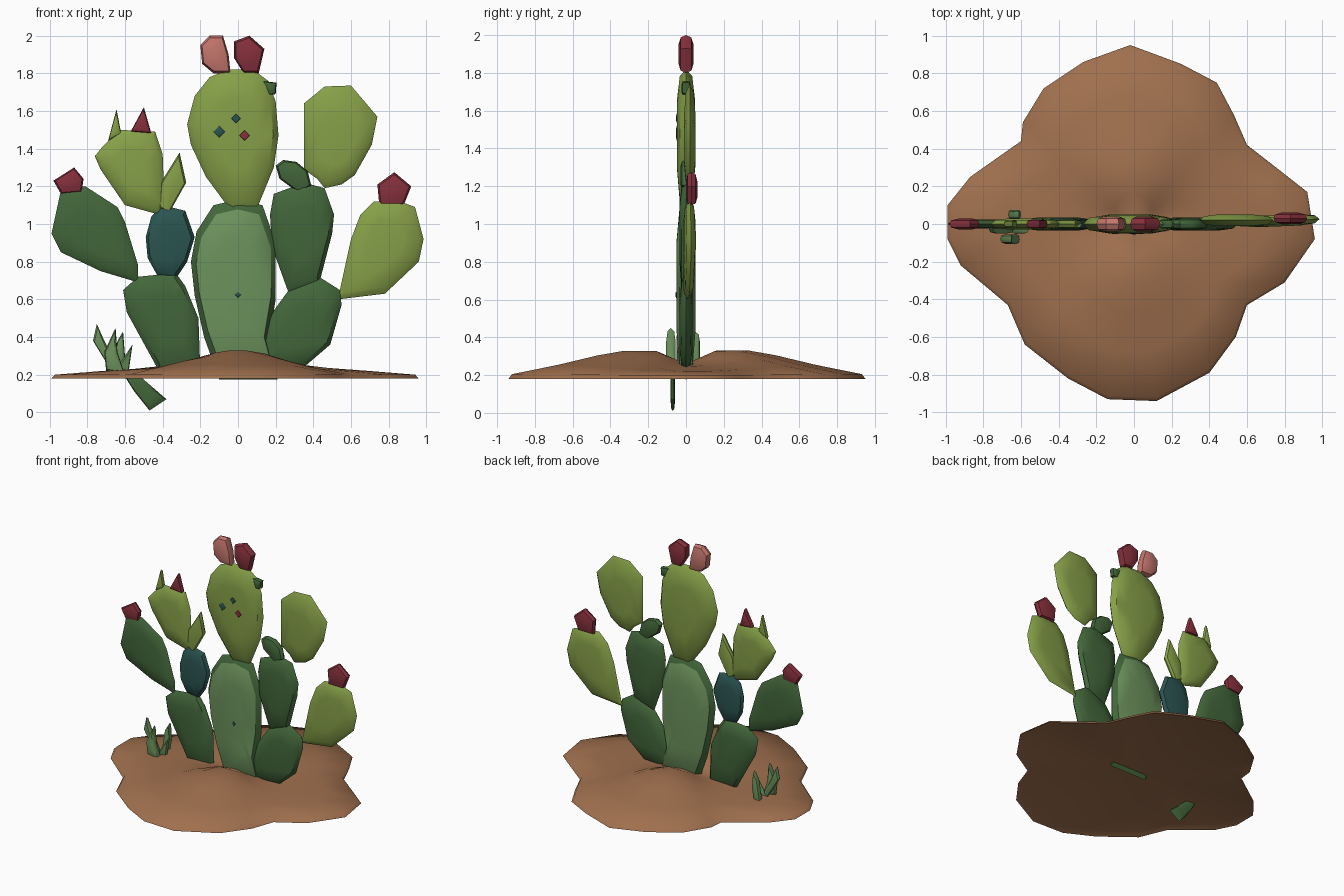
import bpy, bmesh, math
from mathutils import Vector


def mat(name, r, g, b):
    m = bpy.data.materials.new(name)
    lin = lambda c: ((c / 255 + 0.055) / 1.055) ** 2.4
    m.diffuse_color = (lin(r), lin(g), lin(b), 1)
    return m


DARK = mat("dark green", 66, 102, 58)
MID = mat("soft green", 108, 146, 92)
LIGHT = mat("light green", 134, 160, 72)
TEAL = mat("teal green", 42, 84, 80)
RED = mat("deep red", 134, 48, 60)
PINK = mat("salmon pink", 196, 118, 108)
BROWN = mat("earth brown", 160, 112, 78)


def finish(name, bm, mats, angle=40):
    bmesh.ops.recalc_face_normals(bm, faces=bm.faces)
    me = bpy.data.meshes.new(name)
    bm.to_mesh(me)
    bm.free()
    for m in mats:
        me.materials.append(m)
    me.shade_smooth()
    me.set_sharp_from_angle(angle=math.radians(angle))
    ob = bpy.data.objects.new(name, me)
    bpy.context.collection.objects.link(ob)
    return ob


def pad(name, outline, material, t=0.03, y=0.0, rim=None, lean=0.0):
    """Lens-shaped pad: outline in x-z, domed towards front and back."""
    bm = bmesh.new()
    n = len(outline)
    cx = sum(p[0] for p in outline) / n
    cz = sum(p[1] for p in outline) / n

    def ring(s, dy):
        return [bm.verts.new((cx + (px - cx) * s, y + dy + lean * (px - cx) * s,
                              cz + (pz - cz) * s)) for px, pz in outline]
    edge = ring(1, 0)
    for side in (-1, 1):
        prev = edge
        for k, (s, d) in enumerate(((0.88, 0.7), (0.5, 1.0))):
            cur = ring(s, side * d * t)
            for i in range(n):
                j = (i + 1) % n
                f = bm.faces.new((prev[i], prev[j], cur[j], cur[i]))
                if rim and k == 0:
                    f.material_index = 1
            prev = cur
        bm.faces.new(prev)
    return finish(name, bm, [material] + ([rim] if rim else []))


# Central stem of two pads
pad("centre_lower_pad", [(-.10, .175), (.21, .175), (.16, .36), (.2, .6), (.2, .9), (.13, 1.1),
    (0, 1.13), (-.13, 1.1), (-.22, .96), (-.25, .8), (-.23, .62), (-.18, .4)], MID, .05, rim=DARK)
pad("centre_upper_pad", [(-.03, 1.06), (-.17, 1.25), (-.25, 1.42), (-.27, 1.53), (-.23, 1.68),
    (-.15, 1.78), (-.05, 1.82), (.08, 1.82), (.16, 1.76), (.2, 1.65), (.215, 1.47), (.19, 1.3),
    (.1, 1.08)], LIGHT, .047)

# Left branch
pad("left_lower_pad", [(-.42, .22), (-.59, .53), (-.61, .65), (-.53, .72), (-.33, .74),
    (-.28, .67), (-.21, .5), (-.2, .22)], DARK, .035)
pad("left_outer_pad", [(-.53, .69), (-.73, .75), (-.94, .85), (-.99, .95), (-.94, 1.18),
    (-.81, 1.2), (-.64, 1.09), (-.6, 1.01), (-.53, .78)], DARK, .025)
pad("left_teal_pad", [(-.46, 1.04), (-.49, .93), (-.48, .82), (-.43, .73), (-.33, .71),
    (-.27, .8), (-.23, .93), (-.28, 1.07), (-.4, 1.1)], TEAL, .03)
pad("left_light_pad", [(-.42, 1.05), (-.6, 1.1), (-.73, 1.29), (-.76, 1.36), (-.72, 1.41),
    (-.63, 1.5), (-.44, 1.49), (-.4, 1.37), (-.39, 1.1)], LIGHT, .03)
pad("left_ear_pad", [(-.42, 1.08), (-.41, 1.22), (-.31, 1.38), (-.275, 1.22), (-.37, 1.05)],
    LIGHT, .025)

# Right branch
pad("right_lower_pad", [(.1, .26), (.16, .5), (.27, .65), (.43, .72), (.54, .65), (.55, .57),
    (.49, .36), (.35, .24), (.2, .22)], DARK, .035)
pad("right_middle_pad", [(.27, .63), (.18, .88), (.17, 1.05), (.19, 1.16), (.35, 1.22),
    (.46, 1.19), (.51, 1.05), (.5, .95), (.43, .68)], DARK, .035)
pad("right_nub_pad", [(.2, 1.31), (.22, 1.24), (.33, 1.16), (.39, 1.2), (.37, 1.28), (.31, 1.33),
    (.24, 1.34)], DARK, .03)
pad("right_upper_pad", [(.46, 1.19), (.42, 1.24), (.35, 1.29), (.35, 1.64), (.46, 1.73), (.6, 1.735),
    (.74, 1.57), (.71, 1.42), (.62, 1.26), (.55, 1.21)], LIGHT, .03, .02)
pad("right_outer_pad", [(.53, .6), (.78, .63), (.96, .8), (.985, .92), (.94, 1.09), (.86, 1.12),
    (.72, 1.12), (.65, 1.05), (.6, .92)], LIGHT, .03, .018, lean=.04)

# Flowers and buds
pad("top_pink_flower", [(-.13, 1.8), (-.19, 1.85), (-.2, 1.95), (-.15, 2), (-.08, 2), (-.05, 1.9),
    (-.04, 1.8)], PINK, .04)
pad("top_red_flower", [(.03, 1.8), (-.02, 1.88), (-.02, 1.97), (.06, 2), (.14, 1.93), (.11, 1.8)],
    RED, .04)
pad("left_flower", [(-.94, 1.16), (-.98, 1.23), (-.87, 1.3), (-.82, 1.24), (-.83, 1.17)], RED, .028)
pad("right_flower", [(.75, 1.1), (.74, 1.21), (.83, 1.275), (.92, 1.2), (.88, 1.1)], RED, .03, .03)
pad("left_red_bud", [(-.57, 1.49), (-.5, 1.62), (-.46, 1.48)], RED, .025)
pad("left_green_bud", [(-.69, 1.44), (-.645, 1.61), (-.62, 1.48)], LIGHT, .02)
pad("top_pad_thorn", [(.13, 1.76), (.205, 1.75), (.2, 1.69), (.16, 1.68)], DARK, .025)

# Dark speckles on the front of the centre pads
for i, (x, z, r, m) in enumerate(((-.1, 1.49, .03, TEAL), (-.01, 1.56, .025, TEAL),
                                  (.035, 1.47, .028, RED), (0, .625, .016, TEAL))):
    y = -.05 if z > 1 else -.053
    pad(f"speckle_{i}", [(x - r, z), (x, z - r), (x + r, z), (x, z + r)], m, .004, y + .002)

# Small sprout at the left, with its root poking below the ground
pad("sprout_leaf_left", [(-.66, .2), (-.77, .38), (-.75, .47), (-.71, .38), (-.64, .24)], MID, .02, -.03)
pad("sprout_leaf_front", [(-.7, .22), (-.71, .32), (-.65, .45), (-.64, .32), (-.6, .2)], MID, .025, -.08)
pad("sprout_leaf_back", [(-.67, .2), (-.64, .38), (-.61, .43), (-.6, .3), (-.62, .2)], MID, .025, .05)
pad("sprout_leaf_right", [(-.66, .2), (-.62, .27), (-.56, .36), (-.58, .22)], MID, .02, -.03)
pad("sprout_root", [(-.62, .22), (-.55, .11), (-.47, .01), (-.38, .07), (-.53, .2)], DARK, .012, -.07)

# Four-lobed earth mound with a shallow hollow underneath
RIM = [(-.02, .95), (.25, .85), (.44, .75), (.53, .58), (.6, .42), (.78, .28), (.92, .17), (.96, -.08),
       (.8, -.31), (.6, -.43), (.54, -.6), (.4, -.79), (.12, -.94), (-.14, -.93), (-.35, -.82),
       (-.58, -.64), (-.67, -.43), (-.92, -.22), (-.99, -.08), (-.99, .1), (-.87, .25), (-.6, .44),
       (-.59, .54), (-.48, .72), (-.27, .86)]
# (scale, height on the front/back lobes, height on the side lobes)
RINGS = [(.98, .205, .2), (.72, .255, .22), (.5, .305, .232), (.35, .33, .245), (.17, .33, .255)]
bm = bmesh.new()
n = len(RIM)


def mound_ring(s, zy, zx):
    out = []
    for x, y in RIM:
        w = y * y / (x * x + y * y)
        out.append(bm.verts.new((x * s, y * s, zx + (zy - zx) * w)))
    return out


def bridge(a, b):
    for i in range(n):
        j = (i + 1) % n
        bm.faces.new((a[i], a[j], b[j], b[i]))


def fan(a, z):
    c = bm.verts.new((0, 0, z))
    for i in range(n):
        bm.faces.new((a[i], a[(i + 1) % n], c))


rim = mound_ring(1, .18, .18)
prev = rim
for r in RINGS:
    cur = mound_ring(*r)
    bridge(prev, cur)
    prev = cur
fan(prev, .26)
under = mound_ring(.94, .2, .195)
bridge(rim, under)
fan(under, .205)
finish("earth_mound", bm, [BROWN], 50)
